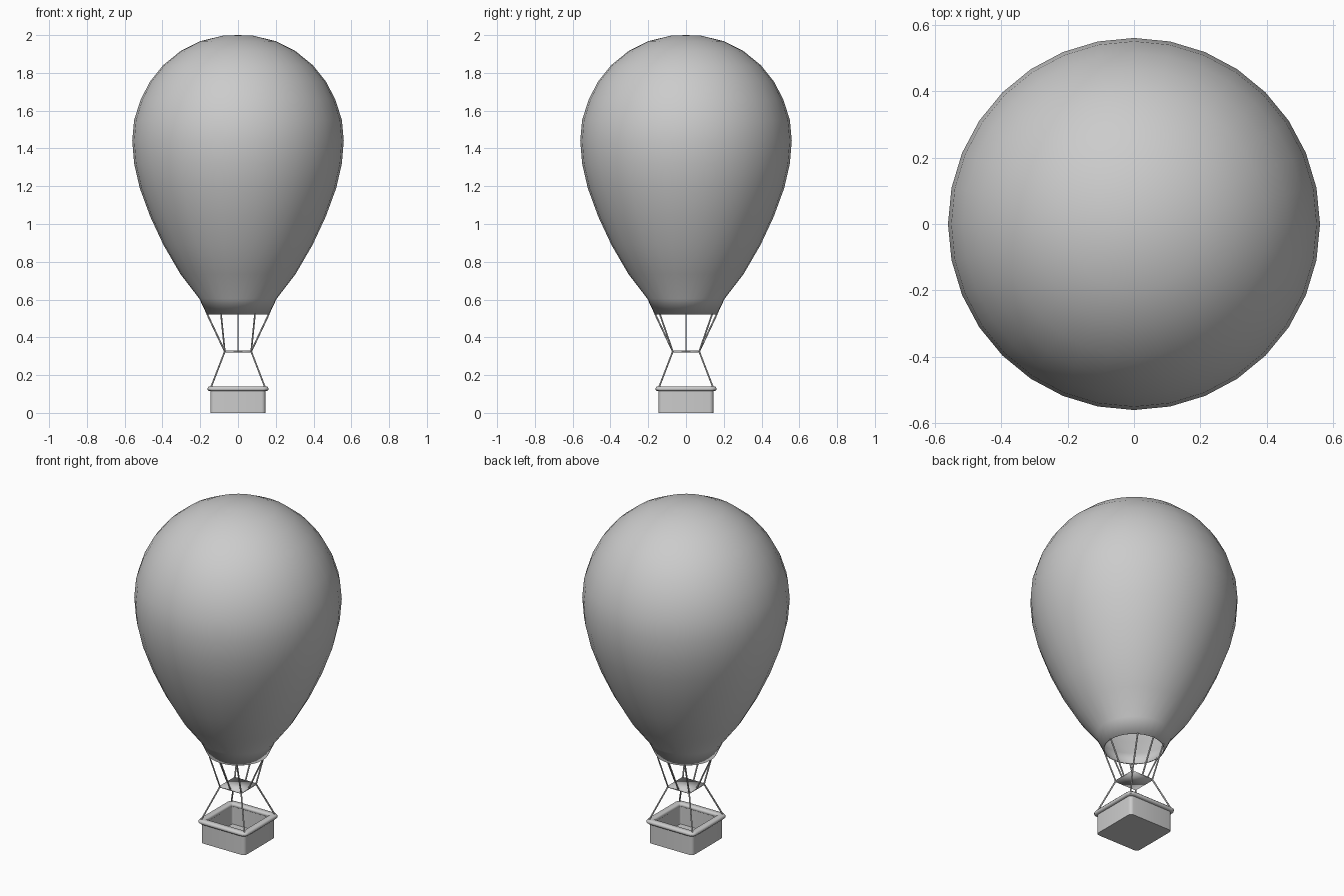
import bpy, bmesh, math
from mathutils import Vector

if "Cube" in bpy.data.objects:
    bpy.data.objects.remove(bpy.data.objects["Cube"])

grey = bpy.data.materials.new("plain grey")
grey.diffuse_color = (0.6, 0.6, 0.6, 1)
grey.use_nodes = True
grey.node_tree.nodes["Principled BSDF"].inputs["Base Color"].default_value = grey.diffuse_color


def finish(name, bm, angle=None):
    bmesh.ops.recalc_face_normals(bm, faces=bm.faces)
    me = bpy.data.meshes.new(name)
    bm.to_mesh(me)
    bm.free()
    ob = bpy.data.objects.new(name, me)
    bpy.context.collection.objects.link(ob)
    me.materials.append(grey)
    for p in me.polygons:
        p.use_smooth = True
    if angle is not None:
        bpy.ops.object.select_all(action='DESELECT')
        ob.select_set(True)
        bpy.context.view_layer.objects.active = ob
        bpy.ops.object.shade_smooth_by_angle(angle=math.radians(angle))
    return ob


def circle(r, z, n=32):
    return [(r * math.cos(2 * math.pi * i / n), r * math.sin(2 * math.pi * i / n), z) for i in range(n)]


def rounded_square(h, z, rad, n=4):
    pts = []
    for q in range(4):
        mid = math.pi / 4 + q * math.pi / 2
        cx = math.copysign(h - rad, math.cos(mid))
        cy = math.copysign(h - rad, math.sin(mid))
        for i in range(n + 1):
            a = (q + i / n) * math.pi / 2
            pts.append((cx + rad * math.cos(a), cy + rad * math.sin(a), z))
    return pts


def loft(rings, cap=(), closed=False):
    bm = bmesh.new()
    vs = [[bm.verts.new(p) for p in ring] for ring in rings]
    pairs = list(zip(vs, vs[1:])) + ([(vs[-1], vs[0])] if closed else [])
    for a, b in pairs:
        for i in range(len(a)):
            j = (i + 1) % len(a)
            bm.faces.new((a[i], a[j], b[j], b[i]))
    for k in cap:
        bm.faces.new(vs[k])
    return bm


# Envelope: lathed profile, open mouth, thin wall shaded smoothly over the lip
profile = [(0.165, 0.52), (0.205, 0.605), (0.305, 0.735), (0.395, 0.89), (0.465, 1.04),
           (0.52, 1.19), (0.55, 1.32), (0.56, 1.44), (0.55, 1.55), (0.515, 1.66),
           (0.465, 1.755), (0.397, 1.84), (0.305, 1.915), (0.2, 1.968), (0.08, 1.997)]
bm = loft([circle(r, z) for r, z in profile])
top = bm.verts.new((0, 0, 2.0))
rim = [e for e in bm.edges if e.is_boundary and e.verts[0].co.z > 1.9]
for e in rim:
    bm.faces.new((e.verts[0], e.verts[1], top))
envelope = finish("envelope", bm)
wall = envelope.modifiers.new("wall", 'SOLIDIFY')
wall.thickness = 0.006
wall.offset = -1

# Burner plate between the two sets of ropes
bm = bmesh.new()
bmesh.ops.create_cube(bm, size=1)
bmesh.ops.scale(bm, vec=(0.145, 0.145, 0.008), verts=bm.verts)
bmesh.ops.translate(bm, vec=(0, 0, 0.325), verts=bm.verts)
finish("burner_plate", bm)

# Basket: open box with rounded upright edges
finish("basket", loft([rounded_square(h, z, r) for h, z, r in
                       [(0.145, 0, 0.02), (0.145, 0.125, 0.02),
                        (0.125, 0.125, 0.01), (0.125, 0.015, 0.01)]], cap=(0, -1)), 35)

# Padded rim around the basket
section = [(0.155, 0.116), (0.161, 0.122), (0.161, 0.132), (0.155, 0.139),
           (0.128, 0.139), (0.122, 0.132), (0.122, 0.122), (0.128, 0.116)]
finish("basket_rim", loft([rounded_square(h, z, 0.03 if h > 0.14 else 0.01) for h, z in section],
                          closed=True), 50)


def rope(name, a, b, r=0.0045):
    a, b = Vector(a), Vector(b)
    bm = bmesh.new()
    bmesh.ops.create_cone(bm, cap_ends=True, segments=6, radius1=r, radius2=r, depth=(b - a).length)
    bmesh.ops.rotate(bm, matrix=(b - a).to_track_quat('Z', 'Y').to_matrix(), verts=bm.verts)
    bmesh.ops.translate(bm, vec=(a + b) / 2, verts=bm.verts)
    finish(name, bm, 65)


# Ropes: eight from mouth to plate, four from plate corners to basket corners
for sx in (-1, 0, 1):
    for sy in (-1, 0, 1):
        if sx == 0 and sy == 0:
            continue
        corner = sx != 0 and sy != 0
        mouth = (sx * 0.09, sy * 0.139, 0.525) if corner else (sx * 0.164, sy * 0.164, 0.525)
        plate = (sx * 0.07, sy * 0.07, 0.325)
        rope("upper_rope", mouth, plate)
        if corner:
            rope("lower_rope", plate, (sx * 0.145, sy * 0.145, 0.13))
